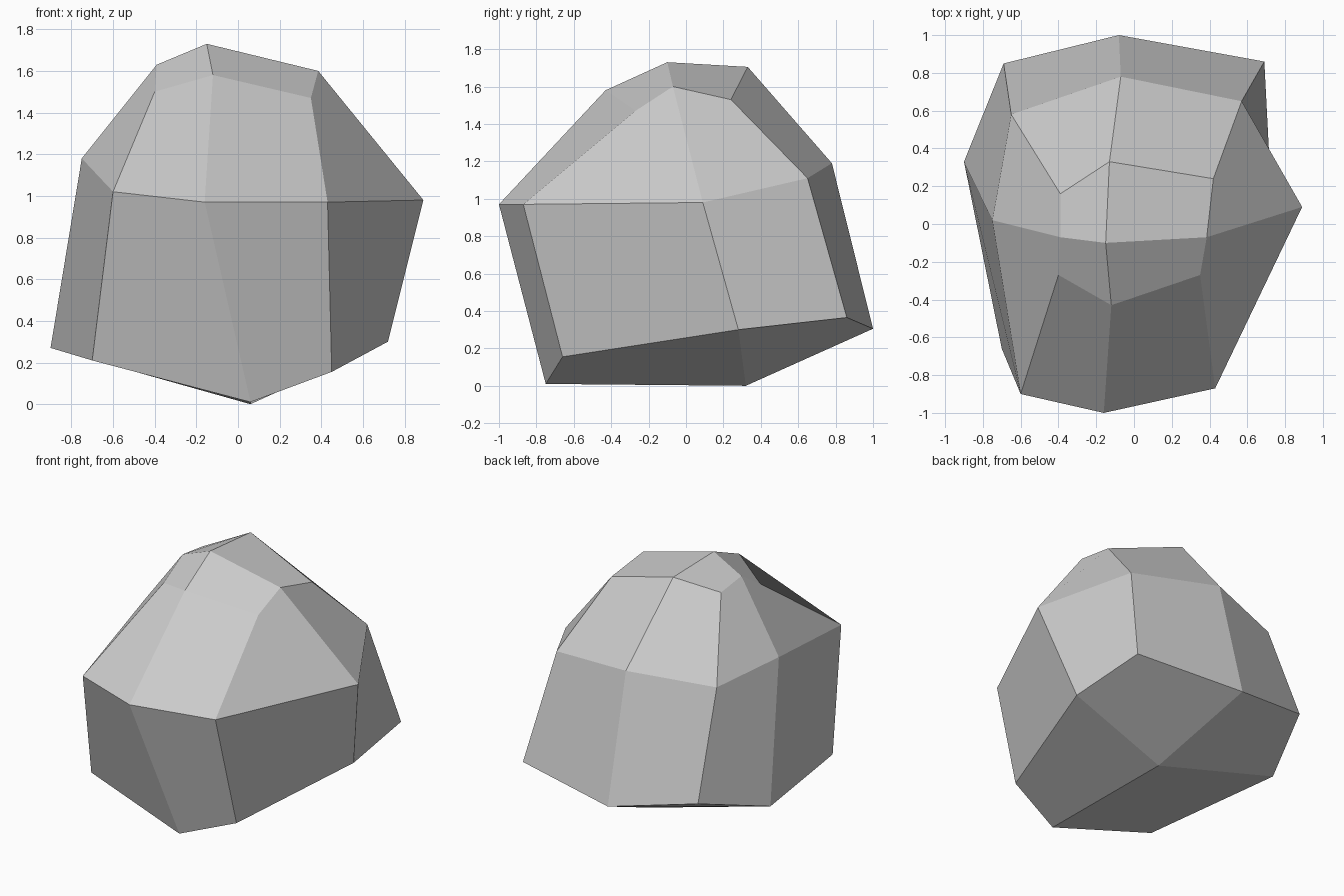
import bpy
import bmesh

# Remove the default cube only
default_cube = bpy.data.objects.get("Cube")
if default_cube:
    bpy.data.objects.remove(default_cube, do_unlink=True)

# Plain grey stone
stone = bpy.data.materials.new("stone_grey")
stone.use_nodes = True
grey = (0.6, 0.6, 0.6, 1.0)
stone.diffuse_color = grey
stone.node_tree.nodes["Principled BSDF"].inputs["Base Color"].default_value = grey

# Three rough rings of the boulder, each counterclockwise from its front right corner
base_ring = [(-.70, -.66, .21), (.06, -.75, .01), (.45, -.66, .155), (.72, .28, .30),
             (.69, .86, .365), (-.08, 1, .305), (-.69, .85, .43), (-.90, .33, .27)]
shoulder_ring = [(-.60, -.90, 1.02), (-.16, -1, .97), (.43, -.87, .97), (.89, .09, .98),
                 (.57, .65, 1.11), (-.07, .78, 1.19), (-.65, .58, 1.15), (-.75, .02, 1.18)]
crown_ring = [(-.40, -.27, 1.50), (-.12, -.43, 1.58), (.35, -.27, 1.47), (.385, -.07, 1.60),
              (.42, .24, 1.53), (-.13, .33, 1.705), (-.39, .16, 1.6), (-.39, -.07, 1.63)]
base_centre = (.06, .32, 0)
crown_centre = (-.15, -.10, 1.73)


def add_wall(bm, lower, upper):
    """Join two rings with a band of quads."""
    count = len(lower)
    for i in range(count):
        j = (i + 1) % count
        bm.faces.new((lower[i], lower[j], upper[j], upper[i]))


def add_cap(bm, ring, centre):
    """Close a ring with one quad at each corner, meeting at the centre."""
    middle = bm.verts.new(centre)
    for corner in range(0, len(ring), 2):
        following = ring[(corner + 1) % len(ring)]
        bm.faces.new((ring[corner - 1], ring[corner], following, middle))


# Boulder: two walls, an underside and a crown
bm = bmesh.new()
rings = [[bm.verts.new(point) for point in ring]
         for ring in (base_ring, shoulder_ring, crown_ring)]
for lower, upper in zip(rings, rings[1:]):
    add_wall(bm, lower, upper)
add_cap(bm, rings[0], base_centre)
add_cap(bm, rings[-1], crown_centre)
bmesh.ops.recalc_face_normals(bm, faces=bm.faces)

mesh = bpy.data.meshes.new("boulder")
bm.to_mesh(mesh)
bm.free()
mesh.materials.append(stone)
boulder = bpy.data.objects.new("boulder", mesh)
bpy.context.collection.objects.link(boulder)
